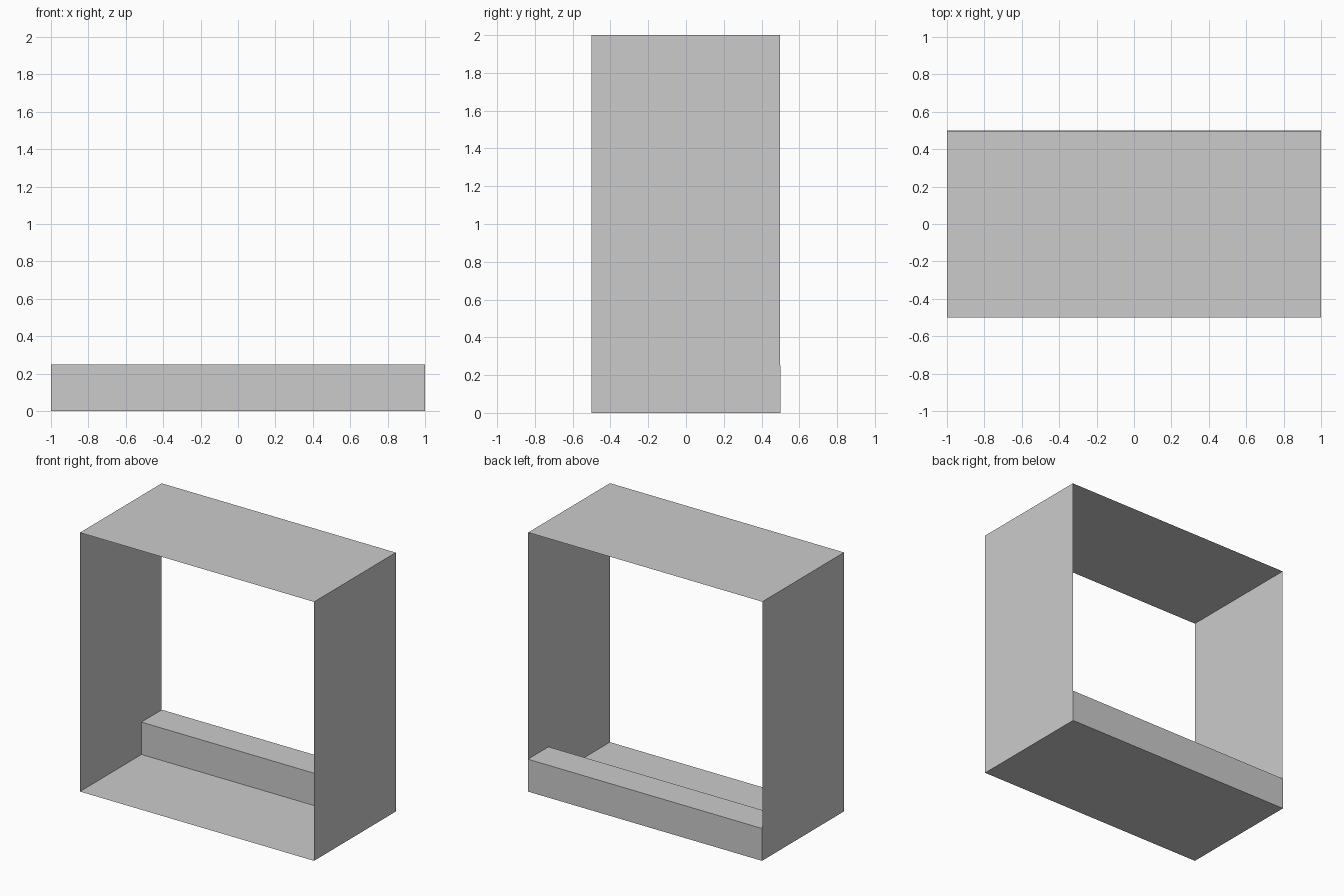
import bpy
import bmesh
from mathutils import Vector

if "Cube" in bpy.data.objects:
    bpy.data.objects.remove(bpy.data.objects["Cube"])


def finish(name, bm):
    mesh = bpy.data.meshes.new(name)
    bm.to_mesh(mesh)
    bm.free()
    obj = bpy.data.objects.new(name, mesh)
    bpy.context.collection.objects.link(obj)
    return obj


def panel(name, start, end):
    """Thin panel: a straight x/z line swept along the depth of the frame."""
    bm = bmesh.new()
    y0, y1 = -0.5, 0.497
    pts = [(start[0], y0, start[1]), (end[0], y0, end[1]),
           (end[0], y1, end[1]), (start[0], y1, start[1])]
    bm.faces.new([bm.verts.new(p) for p in pts])
    return finish(name, bm)


def block(name, low, high):
    """Box between two opposite corners."""
    bm = bmesh.new()
    bmesh.ops.create_cube(bm, size=1)
    low, high = Vector(low), Vector(high)
    bmesh.ops.scale(bm, vec=high - low, verts=bm.verts)
    bmesh.ops.translate(bm, vec=(low + high) / 2, verts=bm.verts)
    return finish(name, bm)


# Open square frame of four thin panels, facing outwards
panel("floor_panel", (1, 0), (-1, 0))
panel("left_panel", (-1, 0), (-1, 2))
panel("top_panel", (-1, 2), (1, 2))
panel("right_panel", (1, 2), (1, 0))

# Low sill along the back edge, in two lengths
SPLIT = -0.375
block("short_sill", (-1, 0.25, 0), (SPLIT, 0.5, 0.25))
block("long_sill", (SPLIT, 0.25, 0), (1, 0.5, 0.25))

# Top and side normals point away from the opening
for obj in bpy.context.collection.objects:
    if obj.name.endswith("panel"):
        face = obj.data.polygons[0]
        if face.normal.dot(face.center - Vector((0, 0, 1))) < 0:
            obj.data.flip_normals()
